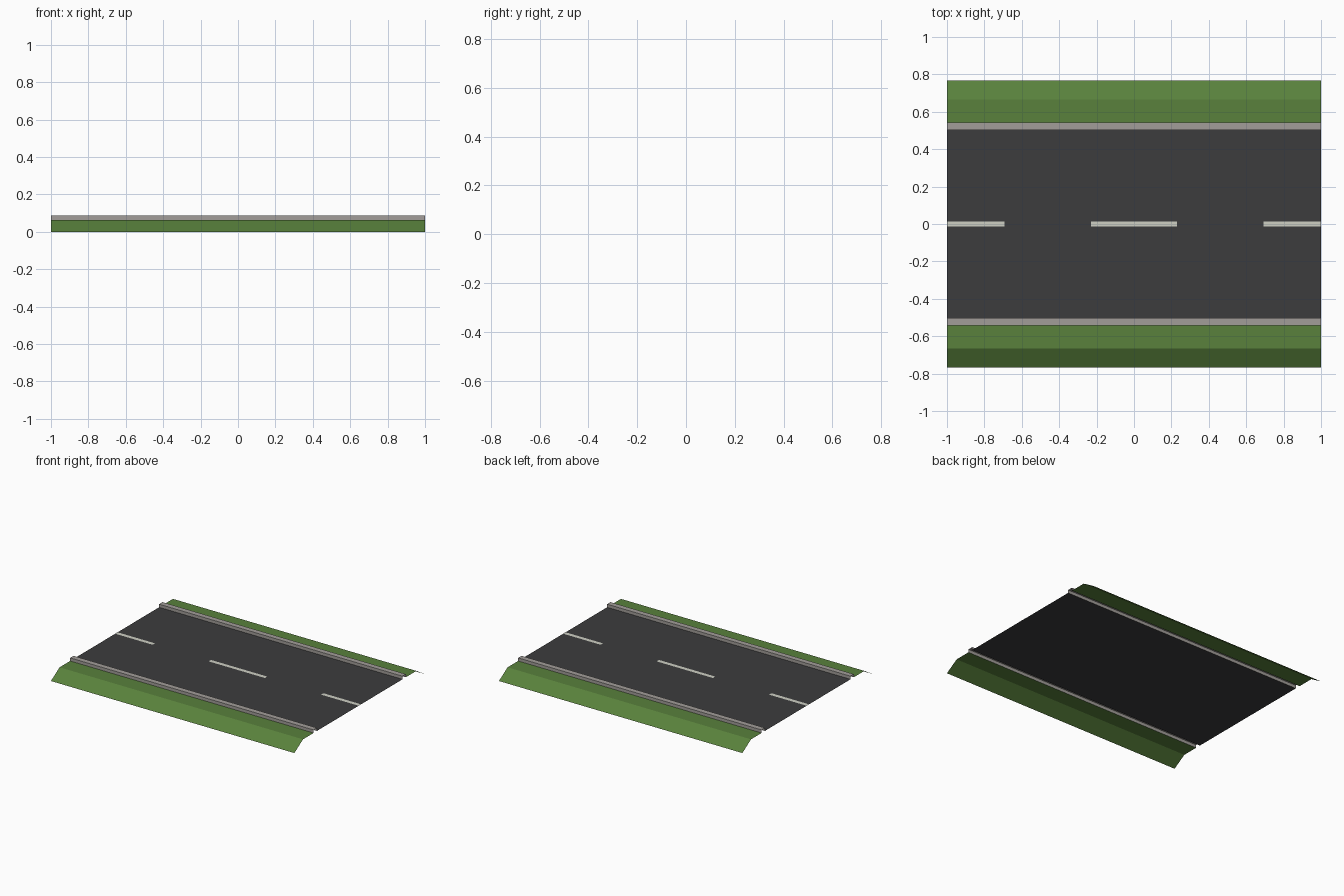
import bpy, bmesh

if "Cube" in bpy.data.objects:
    bpy.data.objects.remove(bpy.data.objects["Cube"])

def material(name, rgb):
    m = bpy.data.materials.new(name)
    m.diffuse_color = (*rgb, 1)
    m.use_nodes = True
    m.node_tree.nodes["Principled BSDF"].inputs["Base Color"].default_value = m.diffuse_color
    return m

GRASS = material("grass_green", (0.10, 0.22, 0.045))
ASPHALT = material("asphalt", (0.045, 0.045, 0.047))
CONCRETE = material("concrete", (0.36, 0.34, 0.32))
PAINT = material("paint", (0.62, 0.63, 0.55))

def strip(name, profile, mat, x0=-1.0, x1=1.0):
    """Open sheet: a (y, z) profile swept along x, normals up for rising y."""
    bm = bmesh.new()
    rows = [(bm.verts.new((x0, y, z)), bm.verts.new((x1, y, z))) for y, z in profile]
    for (a, b), (d, c) in zip(rows, rows[1:]):
        bm.faces.new((a, b, c, d))
    me = bpy.data.meshes.new(name)
    bm.to_mesh(me)
    bm.free()
    me.materials.append(mat)
    ob = bpy.data.objects.new(name, me)
    bpy.context.collection.objects.link(ob)
    return ob

def mirrored(profile):
    return [(-y, z) for y, z in reversed(profile)]

DECK, TOP = 0.063, 0.086

# Road surface
strip("road", [(-0.502, DECK), (0.502, DECK)], ASPHALT)

# Verges and kerbs on both sides
verge = [(-0.767, 0.0), (-0.665, DECK), (-0.542, DECK)]
kerb = [(-0.542, DECK), (-0.542, TOP), (-0.502, TOP), (-0.502, DECK)]
for side, shape in (("front", lambda p: p), ("back", mirrored)):
    strip(f"grass_verge_{side}", shape(verge), GRASS)
    strip(f"kerb_{side}", shape(kerb), CONCRETE)

# Dashed centre line
for i, (x0, x1) in enumerate([(-1.0, -0.692), (-0.231, 0.231), (0.692, 1.0)]):
    strip(f"lane_dash_{i + 1}", [(-0.014, DECK + 0.001), (0.014, DECK + 0.001)], PAINT, x0, x1)
